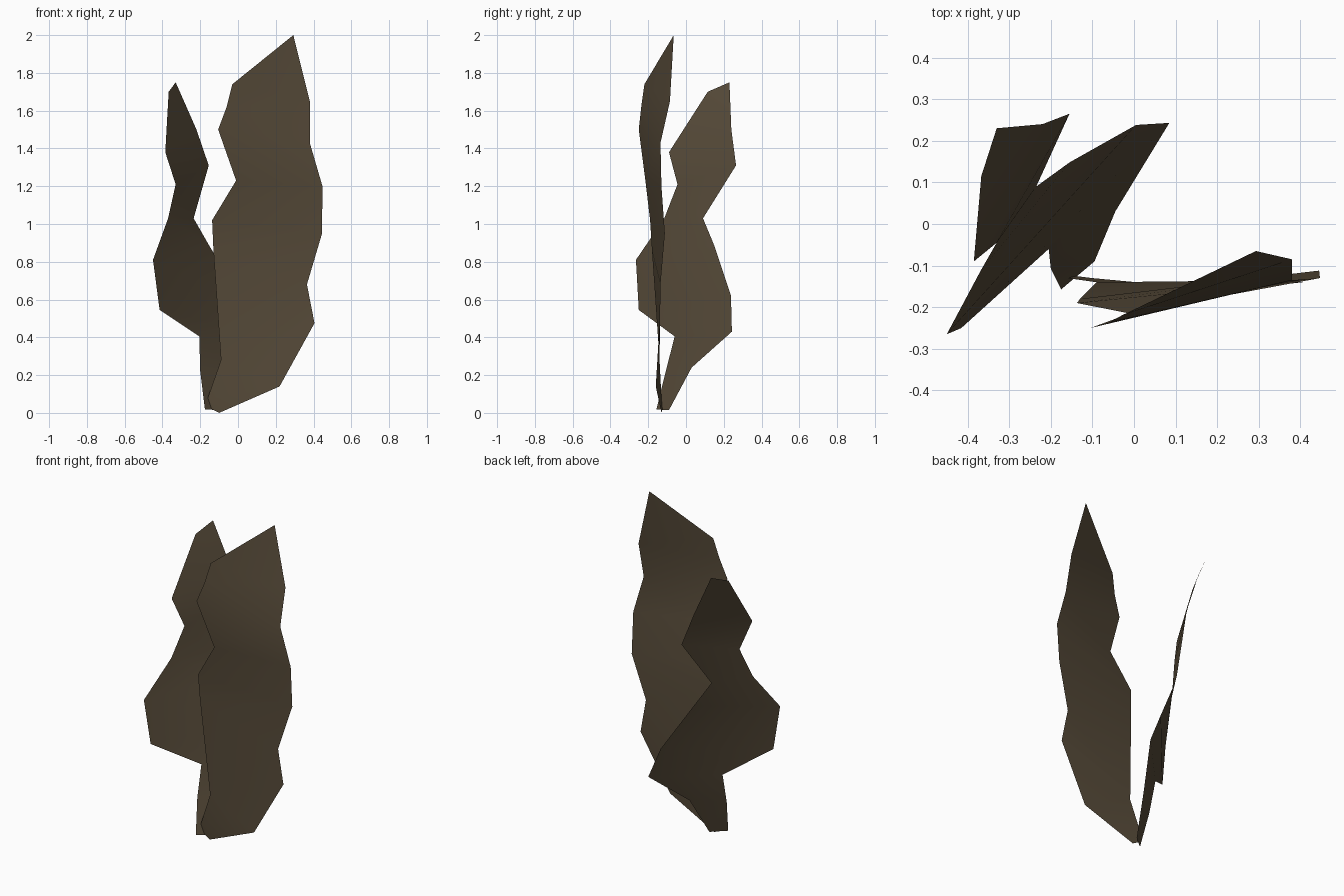
import bpy, bmesh

# One brown for both blades
brown = bpy.data.materials.new("dark brown")
brown.diffuse_color = (0.092, 0.068, 0.040, 1)


def blade(name, left, right):
    """Thin ragged sheet: zip two edge profiles together from the root to the tip."""
    bm = bmesh.new()
    a = [bm.verts.new(p) for p in left]
    b = [bm.verts.new(p) for p in right]
    i = j = 0
    while i < len(a) - 1 or j < len(b) - 1:
        # step along whichever edge has the lower next point
        if j == len(b) - 1 or (i < len(a) - 1 and a[i + 1].co.z <= b[j + 1].co.z):
            bm.faces.new((a[i], b[j], a[i + 1]))
            i += 1
        else:
            bm.faces.new((a[i], b[j], b[j + 1]))
            j += 1
    for f in bm.faces:
        f.smooth = True
    mesh = bpy.data.meshes.new(name)
    bm.to_mesh(mesh)
    bm.free()
    mesh.materials.append(brown)
    obj = bpy.data.objects.new(name, mesh)
    bpy.context.collection.objects.link(obj)
    return obj


# Tall front blade
blade("tall_blade",
      [(-.14, -.125, .02), (-.16, -.13, .08), (-.09, -.14, .28), (-.13, -.18, .86),
       (-.137, -.19, 1.02), (-.01, -.215, 1.23), (-.105, -.25, 1.50),
       (-.06, -.237, 1.62), (-.03, -.22, 1.74)],
      [(-.10, -.13, 0), (.22, -.16, .14), (.405, -.14, .475), (.365, -.135, .68),
       (.445, -.112, .95), (.447, -.13, 1.20), (.38, -.135, 1.43),
       (.38, -.085, 1.65), (.293, -.065, 2.0)])

# Shorter blade turned sideways behind it
blade("short_blade",
      [(-.175, -.157, .018), (-.20, -.107, .22), (-.205, -.06, .405), (-.415, -.25, .545),
       (-.45, -.265, .81), (-.37, -.115, 1.03), (-.33, -.045, 1.21),
       (-.385, -.09, 1.38), (-.367, .115, 1.70)],
      [(-.095, -.09, .015), (-.045, .03, .24), (.085, .243, .43), (.005, .238, .62),
       (-.155, .148, .89), (-.235, .09, 1.03), (-.155, .265, 1.31),
       (-.22, .24, 1.50), (-.33, .23, 1.75)])
